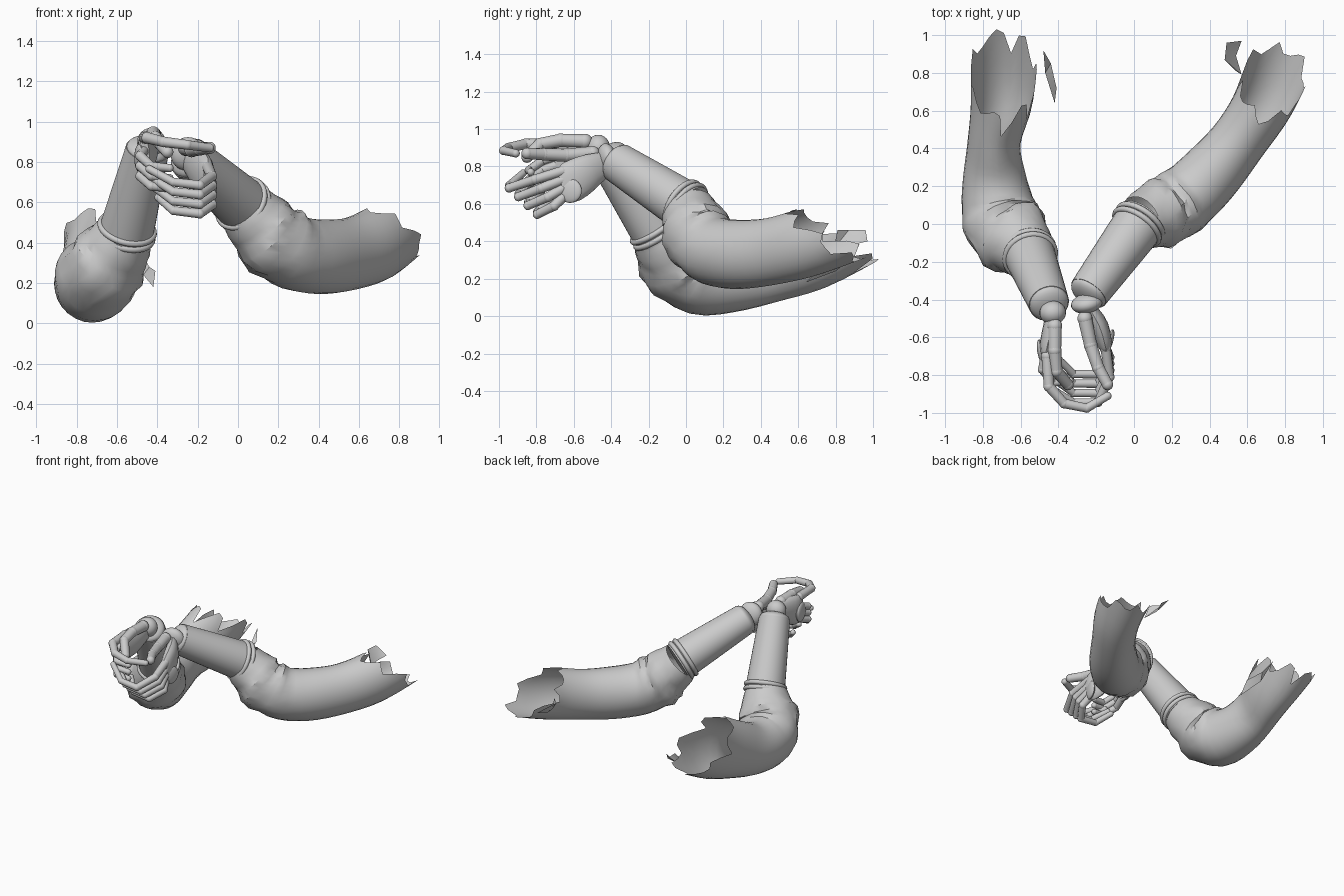
import bpy, bmesh, math, random
from mathutils import Vector, Matrix

cube = bpy.data.objects.get("Cube")
if cube:
    bpy.data.objects.remove(cube, do_unlink=True)
rng = random.Random(4)

grey = bpy.data.materials.new("plain grey")
grey.use_nodes = True
grey.diffuse_color = (0.6, 0.6, 0.6, 1)
grey.node_tree.nodes["Principled BSDF"].inputs["Base Color"].default_value = grey.diffuse_color


def finish(name, bm, angle=40):
    bmesh.ops.recalc_face_normals(bm, faces=bm.faces)
    mesh = bpy.data.meshes.new(name)
    bm.to_mesh(mesh)
    bm.free()
    mesh.materials.append(grey)
    obj = bpy.data.objects.new(name, mesh)
    bpy.context.collection.objects.link(obj)
    bpy.ops.object.select_all(action='DESELECT')
    obj.select_set(True)
    bpy.context.view_layer.objects.active = obj
    bpy.ops.object.shade_smooth_by_angle(angle=math.radians(angle))


def spline(points, u):
    """Smooth value along rows of x, y, z, side radius, upright radius."""
    last = len(points) - 1
    f = min(max(u, 0), 1) * last
    i = min(int(f), last - 1)
    t = f - i
    rows = [points[min(max(i + k, 0), last)] for k in (-1, 0, 1, 2)]
    return [0.5 * (2*b + (c - a)*t + (2*a - 5*b + 4*c - d)*t*t + (3*b - a - 3*c + d)*t**3)
            for a, b, c, d in zip(*rows)]


def surface_point(points, u, angle, swell):
    here = spline(points, u)
    tangent = Vector(spline(points, u + 0.02)[:3]) - Vector(spline(points, u - 0.02)[:3])
    tangent.normalize()
    side = tangent.cross(Vector((0, 0, 1))).normalized()
    up = side.cross(tangent)
    return (Vector(here[:3]) + side * here[3] * swell * math.cos(angle)
            + up * here[4] * swell * math.sin(angle))


def loft(name, points, sides=24, rings=8, capped=True, fold=0, tear=0, angle=40):
    bm = bmesh.new()
    turns = [2 * math.pi * j / sides for j in range(sides)]
    # Ragged hem: cut back on the upper side, with broad uneven points
    hem = [tear * (0.5 + 0.5 * math.sin(a) + (0, 0.3, 0.6, 0.2)[j % 4] * rng.uniform(0.3, 1.1))
           for j, a in enumerate(turns)]
    loops = []
    for i in range(rings + 1):
        u = i / rings
        crease = fold * math.exp(-((u - 0.2) / 0.17) ** 2) * min(1, 5 * u)
        loop = []
        for j, a in enumerate(turns):
            swell = 1 + crease * (0.6 * math.sin(38 * u + 2 * math.sin(a)) + rng.uniform(-0.5, 0.5))
            loop.append(bm.verts.new(surface_point(points, u - hem[j] * u ** 4, a, swell)))
        loops.append(loop)
    for low, high in zip(loops, loops[1:]):
        for j in range(sides):
            k = (j + 1) % sides
            bm.faces.new((low[j], low[k], high[k], high[j]))
    if capped:
        bm.faces.new(loops[0])
        bm.faces.new(loops[-1])
    finish(name, bm, angle)


def facing(center, axis):
    return Matrix.Translation(center) @ Vector(axis).to_track_quat('Z', 'Y').to_matrix().to_4x4()


def ball(name, center, axis, radius, thick):
    bm = bmesh.new()
    bmesh.ops.create_uvsphere(bm, u_segments=24, v_segments=14, radius=radius,
                              matrix=facing(center, axis) @ Matrix.Diagonal((1, 1, thick, 1)))
    finish(name, bm)


def ring(name, center, axis, radius, tube):
    bpy.ops.mesh.primitive_torus_add(major_segments=36, minor_segments=10,
                                     major_radius=radius, minor_radius=tube)
    obj = bpy.context.object
    obj.name = name
    obj.matrix_world = facing(center, axis)
    obj.data.materials.append(grey)
    bpy.ops.object.shade_smooth_by_angle(angle=math.radians(60))


def digit(name, joints, radius):
    """Jointed finger: tapered links between round knuckles."""
    bm = bmesh.new()
    joints = [Vector(p) for p in joints]
    for i, p in enumerate(joints):
        r = radius * (1 - 0.08 * i)
        bmesh.ops.create_uvsphere(bm, u_segments=14, v_segments=10, radius=r,
                                  matrix=Matrix.Translation(p))
        if i + 1 < len(joints):
            q = joints[i + 1]
            bmesh.ops.create_cone(bm, segments=14, radius1=r * 0.96, radius2=r * 0.88,
                                  depth=(q - p).length, matrix=facing((p + q) / 2, q - p))
    finish(name, bm)


def scrap(name, corners):
    bm = bmesh.new()
    verts = [bm.verts.new(c) for c in corners]
    for a, b, c in zip(verts, verts[1:], verts[2:]):
        bm.faces.new((a, b, c))
    finish(name, bm)


def arm(label, cuff, wrist, sleeve, tear):
    cuff, wrist = Vector(cuff), Vector(wrist)
    axis = (wrist - cuff).normalized()
    loft(label + "_forearm", [(*(cuff - axis * 0.06), 0.135, 0.135), (*cuff, 0.135, 0.135),
                              (*wrist, 0.108, 0.108)], sides=32)
    for n, step in enumerate((0, -0.035)):
        ring(f"{label}_cuff_ring_{n}", cuff + axis * step, axis, 0.135, 0.016)
    ball(label + "_wrist_cap", wrist, axis, 0.105, 0.45)
    loft(label + "_sleeve", sleeve, sides=28, rings=22, capped=False, fold=0.1, tear=tear, angle=32)


# Left arm, reaching outward
arm("left", (0.015, -0.015, 0.595), (-0.24, -0.365, 0.82),
    [(0.03, 0.01, 0.58, 0.14, 0.14), (0.1, 0.04, 0.5, 0.17, 0.165),
     (0.19, 0.08, 0.405, 0.185, 0.19), (0.3, 0.16, 0.345, 0.175, 0.185),
     (0.42, 0.28, 0.33, 0.165, 0.185), (0.56, 0.45, 0.345, 0.15, 0.18),
     (0.69, 0.65, 0.395, 0.16, 0.185), (0.79, 0.9, 0.48, 0.18, 0.18)], 0.14)

# Right arm, sharply bent and hanging lower
arm("right", (-0.55, -0.17, 0.47), (-0.45, -0.42, 0.86),
    [(-0.56, -0.16, 0.45, 0.14, 0.14), (-0.61, -0.1, 0.36, 0.185, 0.17),
     (-0.68, -0.03, 0.26, 0.21, 0.195), (-0.72, 0.09, 0.2, 0.195, 0.195),
     (-0.74, 0.26, 0.21, 0.165, 0.185), (-0.74, 0.44, 0.27, 0.14, 0.2),
     (-0.7, 0.66, 0.36, 0.165, 0.225), (-0.69, 0.93, 0.5, 0.185, 0.225)], 0.13)

# Loose torn cloth beside each hem
scrap("right_torn_scrap", [(-0.48, 0.92, 0.35), (-0.44, 0.85, 0.28), (-0.47, 0.8, 0.24),
                           (-0.41, 0.72, 0.26), (-0.42, 0.64, 0.18)])
scrap("left_torn_scrap", [(0.57, 0.97, 0.4), (0.49, 0.96, 0.46), (0.54, 0.89, 0.38),
                          (0.48, 0.87, 0.46), (0.57, 0.79, 0.36), (0.54, 0.81, 0.46)])

# Wrist joints and palms
ball("left_wrist_joint", (-0.25, -0.42, 0.84), (0.2, -1, -0.2), 0.085, 0.6)
ball("right_wrist_joint", (-0.43, -0.47, 0.9), (0.1, -1, 0.1), 0.07, 0.9)
loft("left_palm", [(-0.24, -0.44, 0.81, 0.035, 0.07), (-0.19, -0.53, 0.765, 0.05, 0.1),
                   (-0.16, -0.62, 0.715, 0.042, 0.11), (-0.15, -0.67, 0.7, 0.025, 0.09)], sides=16)
loft("right_palm", [(-0.43, -0.47, 0.89, 0.035, 0.06), (-0.44, -0.56, 0.87, 0.045, 0.09),
                    (-0.46, -0.65, 0.84, 0.04, 0.11), (-0.465, -0.7, 0.83, 0.025, 0.1)], sides=16)
ball("left_hand_guard", (-0.13, -0.62, 0.67), (1, -0.3, 0), 0.065, 0.3)
ball("right_hand_guard", (-0.49, -0.68, 0.82), (-1, -0.2, 0), 0.07, 0.3)

# Four left fingers sloping down, then hooking across with the tips raised
for n in range(4):
    z = 0.775 - 0.047 * n
    back = 0.05 * n
    digit(f"left_finger_{n}", [(-0.15, -0.66, z), (-0.13, -0.81 + back * 0.7, z - 0.045),
                               (-0.19, -0.945 + back, z - 0.09), (-0.32, -0.945 + back, z - 0.075),
                               (-0.44 + back * 0.3, -0.87 + back, z - 0.01)], 0.029)

# Three right fingers curled inward and down
for n in range(3):
    z = 0.86 - 0.05 * n
    digit(f"right_finger_{n}", [(-0.465, -0.68, z), (-0.485, -0.77, z - 0.03),
                                (-0.43, -0.84, z - 0.08), (-0.34, -0.83, z - 0.09)], 0.027)

# Thumbs, and the long forefinger closing the loop in front
digit("left_thumb", [(-0.26, -0.5, 0.87), (-0.23, -0.64, 0.86),
                     (-0.19, -0.76, 0.865), (-0.14, -0.85, 0.87)], 0.04)
digit("right_thumb", [(-0.42, -0.54, 0.935), (-0.42, -0.67, 0.94),
                      (-0.41, -0.78, 0.92), (-0.35, -0.85, 0.85)], 0.04)
digit("right_forefinger", [(-0.46, -0.7, 0.92), (-0.45, -0.86, 0.92), (-0.37, -0.95, 0.9),
                           (-0.25, -0.975, 0.885), (-0.14, -0.91, 0.87)], 0.032)
